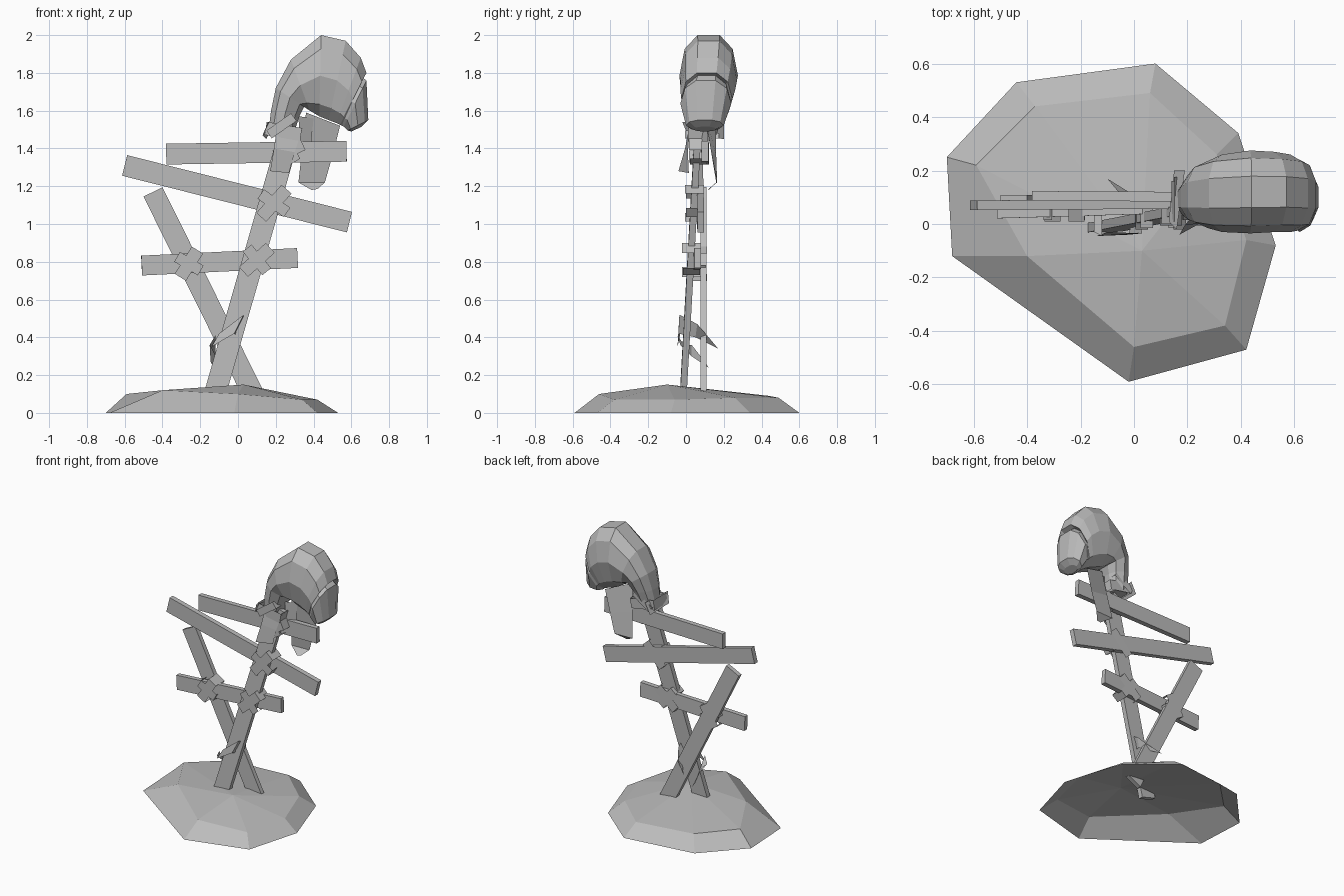
import bpy, bmesh, math
from mathutils import Matrix, Vector

cube = bpy.data.objects.get("Cube")
if cube:
    bpy.data.objects.remove(cube)

grey = bpy.data.materials.new("plain grey")
grey.use_nodes = True
COLOUR = (0.5, 0.5, 0.5, 1)
grey.diffuse_color = COLOUR
grey.node_tree.nodes["Principled BSDF"].inputs["Base Color"].default_value = COLOUR


def finish(name, bm):
    bmesh.ops.recalc_face_normals(bm, faces=bm.faces)
    mesh = bpy.data.meshes.new(name)
    bm.to_mesh(mesh)
    bm.free()
    mesh.materials.append(grey)
    obj = bpy.data.objects.new(name, mesh)
    bpy.context.collection.objects.link(obj)


def loft(name, rings, closed=True, caps=False, apex=None):
    """Bridge rows of points with quads, optionally closing to caps or a peak."""
    bm = bmesh.new()
    rows = [[bm.verts.new(p) for p in r] for r in rings]
    n = len(rows[0])
    for a, b in zip(rows, rows[1:]):
        for i in range(n if closed else n - 1):
            j = (i + 1) % n
            bm.faces.new((a[i], a[j], b[j], b[i]))
    if caps:
        bm.faces.new(rows[0])
        bm.faces.new(rows[-1])
    if apex:
        tip = bm.verts.new(apex)
        for i in range(n):
            bm.faces.new((rows[-1][i], rows[-1][(i + 1) % n], tip))
    finish(name, bm)


def box(name, p, q, width, depth, open_sides=False):
    """Board from p to q, its broad side facing the front."""
    p, q = Vector(p), Vector(q)
    u = (q - p).normalized()
    v = u.cross(Vector((0, 1, 0))).normalized()
    w = v.cross(u)
    m = Matrix((u * (q - p).length, w * depth, v * width)).transposed().to_4x4()
    m.translation = (p + q) / 2
    bm = bmesh.new()
    bmesh.ops.create_cube(bm, size=1)
    if open_sides:
        bm.normal_update()
        sides = [f for f in bm.faces if abs(f.normal.z) > 0.9]
        bmesh.ops.delete(bm, geom=sides, context='FACES_ONLY')
    bm.transform(m)
    finish(name, bm)


# Ground mound: open shell with a rim, a shoulder and a peak
rim = [(-.70, .25), (-.68, -.12), (-.02, -.59), (.42, -.47),
       (.53, -.08), (.39, .34), (.08, .60), (-.44, .53)]
shoulder = [(-.59, .22, .10), (-.40, -.12, .12), (0, -.46, .10), (.34, -.38, .07),
            (.42, -.06, .07), (.31, .26, .08), (.06, .49, .08), (-.37, .44, .09)]
loft("mound", [[(x, y, 0) for x, y in rim], shoulder], apex=(.03, -.1, .15))

# Poles and crossbars
box("main_pole", (-.125, -.015, .09), (.285, .065, 1.52), .115, .035)
box("leaning_pole", (.085, .092, .09), (-.45, .092, 1.17), .112, .032)
box("upper_crossbar", (-.38, .105, 1.37), (.575, .10, 1.385), .11, .036)
box("middle_crossbar", (-.60, .07, 1.31), (.59, .078, 1.01), .112, .036)
box("lower_crossbar", (-.51, .038, .78), (.315, .062, .82), .105, .034)


# Cloth wraps: open bands crossing over each joint
def wrap(name, x, y, z, degrees, length, width, depth):
    a = math.radians(degrees)
    d = Vector((math.cos(a), 0, math.sin(a))) * length / 2
    c = Vector((x, y, z))
    box(name, c - d, c + d, width, depth, True)


joints = [("middle", .19, .045, 1.11, 48, -35, .20),
          ("lower", .10, .03, .81, 42, -50, .19),
          ("outer", -.26, .06, .79, 58, -30, .17),
          ("upper", .27, .065, 1.39, 25, -60, .16)]
for name, x, y, z, a, b, length in joints:
    wrap(name + "_wrap_a", x, y, z, a, length, .07, .10)
    wrap(name + "_wrap_b", x, y, z, b, length * .85, .06, .09)
wrap("collar_wrap", .24, .085, 1.49, -10, .19, .07, .15)
wrap("collar_tie", .23, .085, 1.52, 35, .16, .05, .18)

# Loose cloth strips, each a row of edge pairs
strips = {
    "low_cloth_front": [((-.14, -.045, .35), (-.10, -.03, .42)), ((-.02, -.04, .42), (.03, -.035, .52)),
                        ((.0, .05, .40), (.02, .06, .47)), ((-.10, .17, .34), (-.02, .12, .40))],
    "low_cloth_tail": [((-.12, -.045, .41), (-.15, -.03, .36)), ((-.12, .03, .30), (-.15, .03, .36)),
                       ((-.13, .12, .24), (-.145, .10, .27))],
    "neck_cloth_front": [((.21, .02, 1.53), (.34, .02, 1.50)), ((.19, -.005, 1.40), (.30, .01, 1.38)),
                         ((.17, -.04, 1.28), (.27, .015, 1.27))],
    "neck_cloth_back": [((.36, .10, 1.59), (.54, .16, 1.52)), ((.34, .13, 1.40), (.50, .16, 1.36)),
                        ((.32, .16, 1.22), (.46, .165, 1.22)), ((.39, .12, 1.18), (.42, .12, 1.185))],
    "neck_cloth_inner": [((.32, .08, 1.57), (.40, .11, 1.56)), ((.33, .08, 1.38), (.38, .12, 1.36))],
    "collar_flap": [((.13, .01, 1.47), (.16, -.02, 1.54)), ((.15, .20, 1.45), (.19, .20, 1.53))],
}
for name, rows in strips.items():
    loft(name, rows, closed=False)

# Sack head: sections fan round from the neck, over the crown, to the chin
# Each section: outer x, z, inner x, z, half width, centre y
sections = [(.16, 1.48, .29, 1.46, .07, .09), (.175, 1.60, .325, 1.57, .10, .10),
            (.20, 1.72, .35, 1.62, .125, .11), (.28, 1.87, .38, 1.60, .145, .115),
            (.44, 2.0, .43, 1.57, .155, .12), (.57, 1.97, .48, 1.55, .15, .12),
            (.65, 1.88, .52, 1.535, .145, .115), (.68, 1.80, .54, 1.525, .135, .11),
            (.645, 1.785, .55, 1.52, .125, .11), (.68, 1.76, .56, 1.515, .135, .105),
            (.69, 1.55, .58, 1.495, .10, .10), (.655, 1.515, .60, 1.49, .06, .10)]
half = [(0, .38), (.17, .82), (.5, 1), (.85, .75), (1, .3)]
profile = half + [(t, -s) for t, s in reversed(half)]
rings = [[(ox + (ix - ox) * t, y + w * s, oz + (iz - oz) * t) for t, s in profile]
         for ox, oz, ix, iz, w, y in sections]
loft("sack_head", rings, caps=True)
